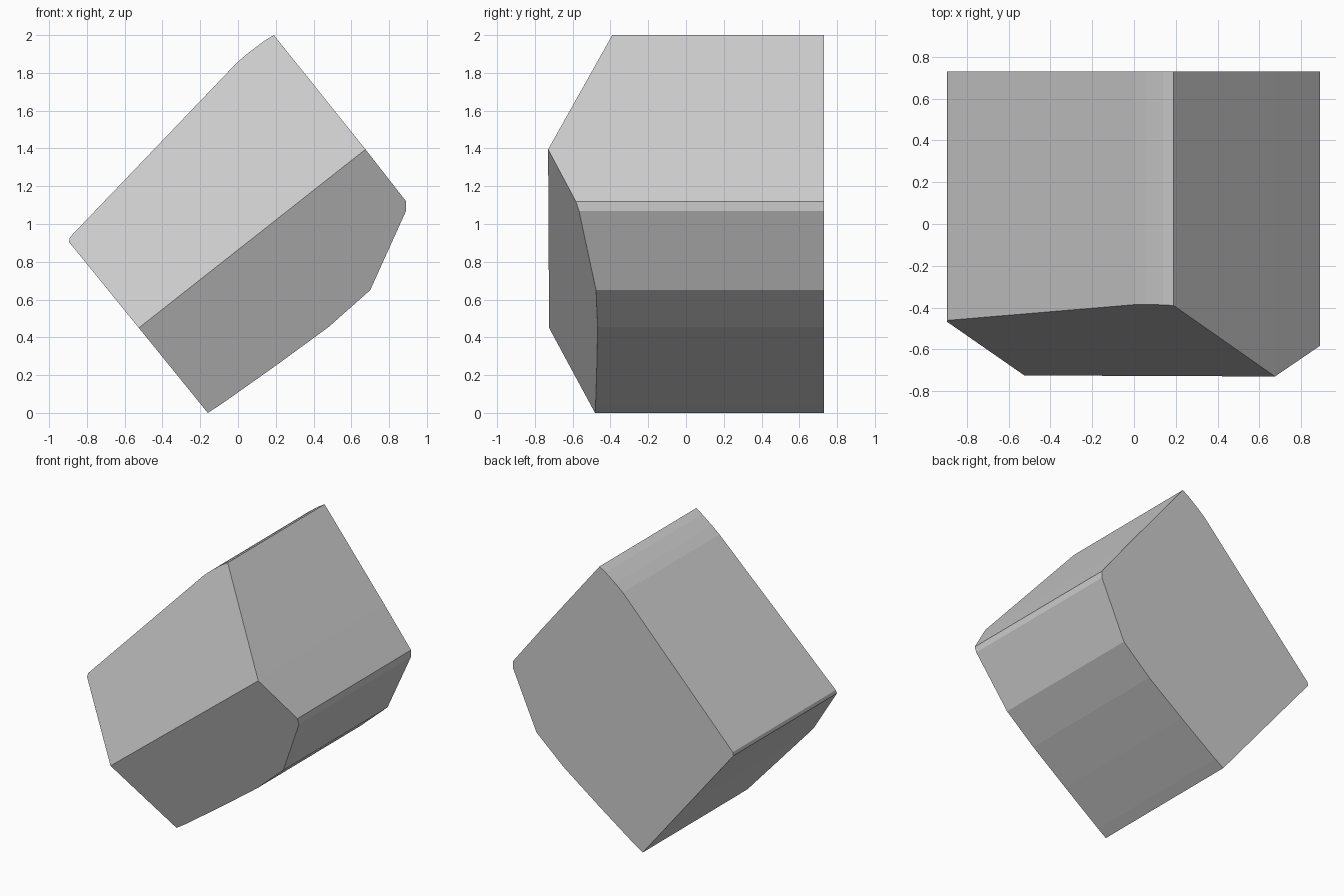
import bpy, bmesh
from mathutils import Vector

if "Cube" in bpy.data.objects:
    bpy.data.objects.remove(bpy.data.objects["Cube"])

# Tilted block outline, seen from the front (x, z)
PROFILE = [(0.19, 2.0), (0.675, 1.395), (0.89, 1.12), (0.89, 1.07),
           (0.70, 0.65), (0.48, 0.455), (0.20, 0.25), (-0.09, 0.045),
           (-0.16, 0.0), (-0.525, 0.45), (-0.895, 0.905), (-0.89, 0.93),
           (0.0, 1.86), (0.06, 1.91), (0.14, 1.97)]
BACK, FRONT = 0.73, -1.0

bm = bmesh.new()
base = bm.faces.new([bm.verts.new((x, BACK, z)) for x, z in PROFILE])
ext = bmesh.ops.extrude_face_region(bm, geom=[base], use_keep_orig=True)
moved = [g for g in ext["geom"] if isinstance(g, bmesh.types.BMVert)]
bmesh.ops.translate(bm, verts=moved, vec=(0, FRONT - BACK, 0))

# Two sloping front facets meeting at a diagonal ridge
ridge_a, ridge_b = Vector((0.675, -0.73, 1.395)), Vector((-0.525, -0.725, 0.45))
along = (ridge_a - ridge_b).normalized()
across = Vector((0, 1, 0)).cross(along).normalized()
if across.z < 0:
    across.negate()
for side, slope in ((1, 0.438), (-1, 0.42)):
    normal = along.cross(across * side + Vector((0, slope, 0))).normalized()
    if normal.y > 0:
        normal.negate()
    bmesh.ops.bisect_plane(bm, geom=bm.verts[:] + bm.edges[:] + bm.faces[:],
                           plane_co=ridge_a, plane_no=normal,
                           dist=1e-5, clear_outer=True)
    bmesh.ops.holes_fill(bm, edges=[e for e in bm.edges if e.is_boundary], sides=0)

bmesh.ops.remove_doubles(bm, verts=bm.verts, dist=1e-4)
bmesh.ops.recalc_face_normals(bm, faces=bm.faces)
mesh = bpy.data.meshes.new("faceted_block")
bm.to_mesh(mesh)
bm.free()
block = bpy.data.objects.new("faceted_block", mesh)
bpy.context.collection.objects.link(block)
